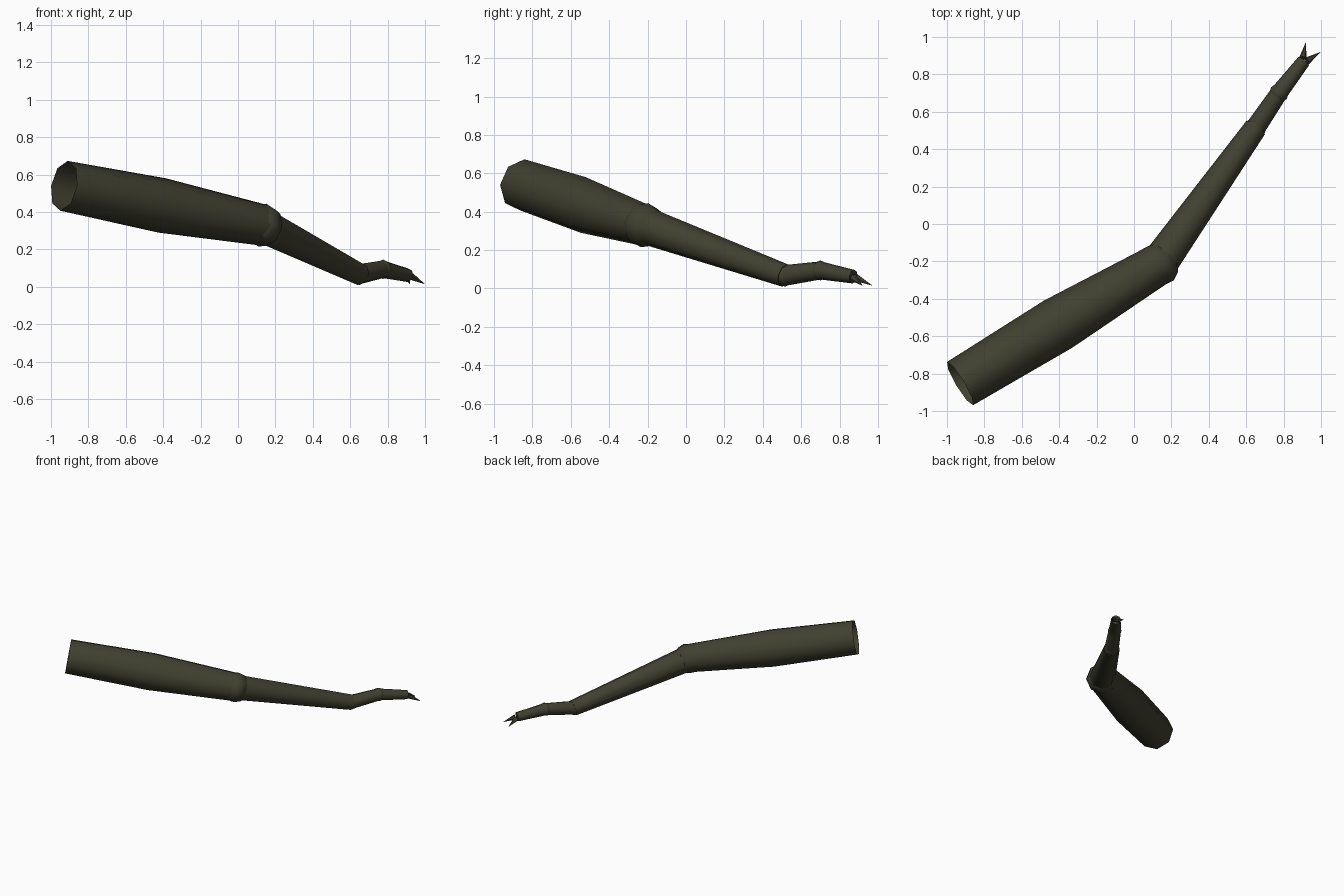
import bpy, bmesh, math
from mathutils import Vector

cube = bpy.data.objects.get("Cube")
if cube:
    bpy.data.objects.remove(cube)

olive = bpy.data.materials.new("dark olive")
olive.use_nodes = True
colour = (0.052, 0.052, 0.03, 1)
olive.diffuse_color = colour
shader = olive.node_tree.nodes["Principled BSDF"]
shader.inputs["Base Color"].default_value = colour
shader.inputs["Roughness"].default_value = 0.9


def tube(name, rings, sides=8, caps=(False, False)):
    """Skin a tube through (centre, radius) rings; radius 0 makes a point."""
    bm = bmesh.new()
    centres = [Vector(c) for c, r in rings]
    axis = (centres[-1] - centres[0]).normalized()
    side = axis.cross(Vector((0, 0, 1))).normalized()
    up = side.cross(axis)
    loops = []
    for centre, (_, radius) in zip(centres, rings):
        if radius == 0:
            loops.append([bm.verts.new(centre)] * sides)
            continue
        angles = [math.tau * i / sides for i in range(sides)]
        loops.append([bm.verts.new(centre + radius * (math.cos(a) * side + math.sin(a) * up))
                      for a in angles])
    for a, b in zip(loops, loops[1:]):
        for i in range(sides):
            j = (i + 1) % sides
            bm.faces.new(list(dict.fromkeys((a[i], a[j], b[j], b[i]))))
    for loop, wanted in zip((loops[0], loops[-1]), caps):
        if wanted:
            bm.faces.new(loop)
    bmesh.ops.recalc_face_normals(bm, faces=bm.faces)
    mesh = bpy.data.meshes.new(name)
    bm.to_mesh(mesh)
    bm.free()
    mesh.materials.append(olive)
    obj = bpy.data.objects.new(name, mesh)
    bpy.context.collection.objects.link(obj)
    bpy.ops.object.select_all(action="DESELECT")
    obj.select_set(True)
    bpy.context.view_layer.objects.active = obj
    bpy.ops.object.shade_smooth_by_angle(angle=math.radians(50))


def joint(name, centre, radius, direction, length):
    """Rounded knuckle with its poles along the given direction."""
    d = Vector(direction).normalized()
    steps = [math.pi * i / 6 for i in range(7)]
    tube(name, [(Vector(centre) - d * length * math.cos(t),
                 radius * math.sin(t) if 0 < i < 6 else 0)
                for i, t in enumerate(steps)])


hip = (-0.93, -0.853, 0.54)
knee = (0.13, -0.217, 0.33)
ankle = (0.65, 0.515, 0.068)
toe_joint = (0.775, 0.7, 0.094)
toe_end = (0.908, 0.872, 0.062)

# Thick upper leg, open where it meets the body
tube("upper_leg", [(hip, 0.135), ((-0.405, -0.535, 0.435), 0.147),
                   ((0.115, -0.225, 0.334), 0.112)])
joint("knee", knee, 0.118, (0.7, 0.68, -0.25), 0.1)

# Tapering lower leg
tube("lower_leg", [(knee, 0.099), (ankle, 0.061)], caps=(False, True))
joint("ankle", ankle, 0.058, (0.58, 0.81, 0), 0.055)

# Two foot segments
tube("foot_rear", [(ankle, 0.054), (toe_joint, 0.047)])
joint("toe_joint", toe_joint, 0.052, (0.6, 0.8, 0), 0.045)
tube("foot_front", [(toe_joint, 0.047), (toe_end, 0.036)], caps=(False, True))

# Forked claws
for name, root, tip in (("claw_outer", (0.925, 0.872, 0.056), (1.0, 0.921, 0.014)),
                        ("claw_inner", (0.903, 0.887, 0.056), (0.919, 0.973, 0.014))):
    tube(name, [(root, 0.02), (tip, 0)], sides=6, caps=(True, False))
